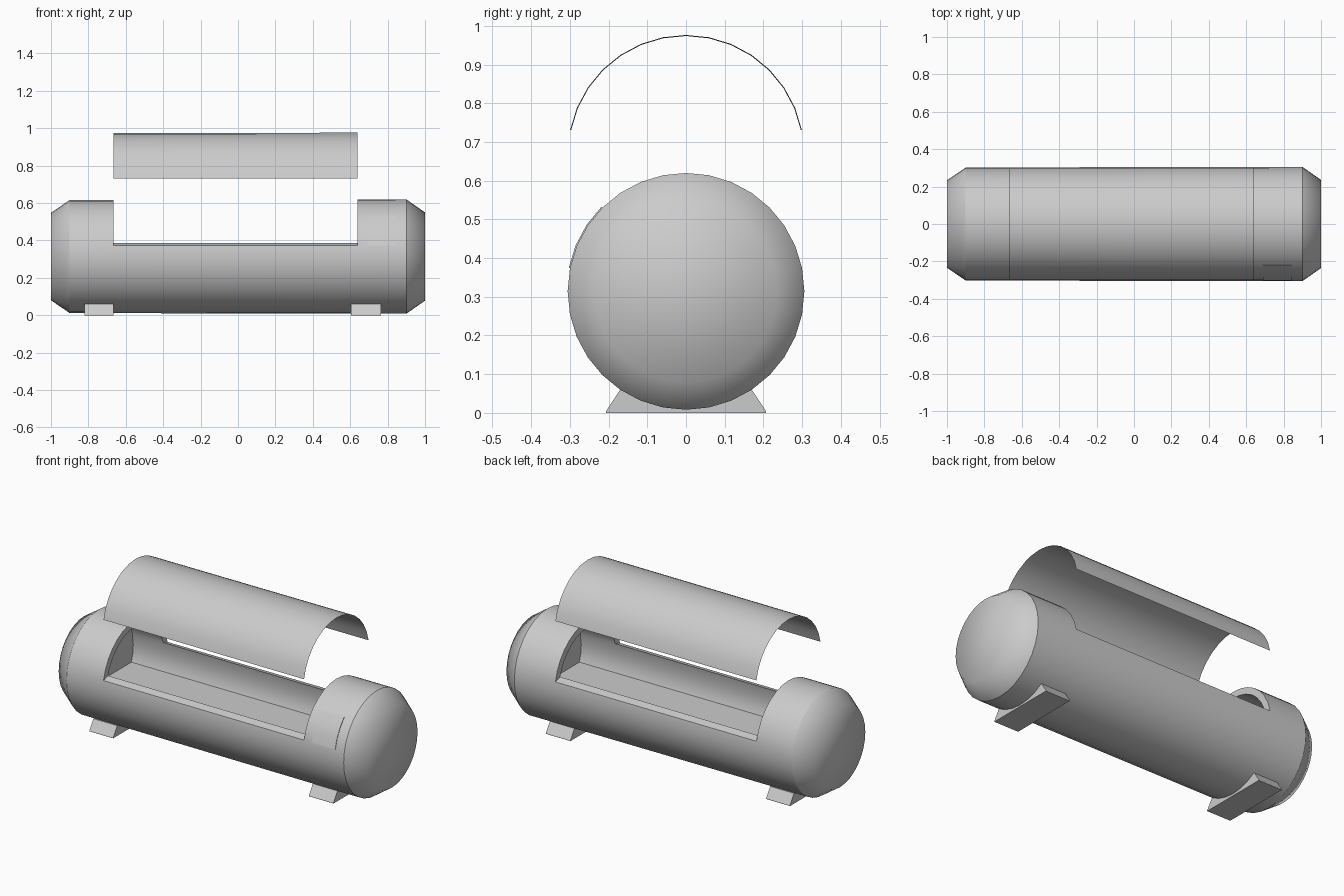
import bpy, bmesh
from math import sin, cos, pi, radians, sqrt

if "Cube" in bpy.data.objects:
    bpy.data.objects.remove(bpy.data.objects["Cube"])

N = 32                      # sides of the barrel
CZ = 0.314                  # barrel axis height
X0, X1 = -0.665, 0.638      # ends of the opening
R_IN = 0.265


def radius(x):              # very slight taper along the barrel
    return 0.304 + 0.002 * x


def arc_point(x, r, a, cz=CZ):
    return (x, r * cos(a), cz + r * sin(a))


def finish(name, bm, normals=True):
    if normals:
        bmesh.ops.recalc_face_normals(bm, faces=bm.faces)
    for f in bm.faces:
        f.smooth = True
    for e in bm.edges:
        on_end = all(abs(abs(v.co.x) - 1) < 1e-4 for v in e.verts)
        if len(e.link_faces) == 2 and not on_end:
            e.smooth = e.calc_face_angle(0) < radians(30)
    me = bpy.data.meshes.new(name)
    bm.to_mesh(me)
    bm.free()
    ob = bpy.data.objects.new(name, me)
    bpy.context.collection.objects.link(ob)
    return ob


def box(name, x0, x1, profile):
    """Extrude a y/z profile along x."""
    bm = bmesh.new()
    f = bm.faces.new([bm.verts.new((x0, y, z)) for y, z in profile])
    ext = bmesh.ops.extrude_face_region(bm, geom=[f])['geom']
    bmesh.ops.translate(bm, vec=(x1 - x0, 0, 0),
                        verts=[v for v in ext if isinstance(v, bmesh.types.BMVert)])
    return finish(name, bm)


# hollow barrel with an open upper half
bm = bmesh.new()
LO, HI = 1, N // 2 - 1      # opening spans these angle steps


def ring(x, r):
    return [bm.verts.new(arc_point(x, r, 2 * pi * i / N)) for i in range(N)]


def skin(rings, open_pair):
    for k in range(len(rings) - 1):
        a, b = rings[k], rings[k + 1]
        for i in range(N):
            if k == open_pair and LO <= i < HI:
                continue
            j = (i + 1) % N
            bm.faces.new((a[i], a[j], b[j], b[i]))
    bm.faces.new(rings[0])
    bm.faces.new(rings[-1])


outer = [ring(x, r) for x, r in ((-1, 0.234), (-0.9, radius(-0.9)), (X0, radius(X0)),
                                 (X1, radius(X1)), (0.9, radius(0.9)), (1, 0.236))]
inner = [ring(x, R_IN) for x in (-0.865, X0, X1, 0.865)]
for r in inner:             # rim rises slightly towards the inside
    for i in (LO, HI):
        r[i].co.z = 0.386
        r[i].co.y = (0.255 if i == LO else -0.255)
skin(outer, 2)
skin(inner, 1)
for o, n in ((outer[2], inner[1]), (outer[3], inner[2])):
    for i in range(LO, HI):
        bm.faces.new((o[i], o[i + 1], n[i + 1], n[i]))
for i in (LO, HI):
    bm.faces.new((outer[2][i], outer[3][i], inner[2][i], inner[1][i]))
finish("barrel", bm)

# flat floor inside the barrel
FZ = 0.22
fw = sqrt(R_IN ** 2 - (CZ - FZ) ** 2) + 0.004
box("inner_floor", -0.866, 0.866, [(-fw, FZ), (fw, FZ), (fw, FZ - 0.01), (-fw, FZ - 0.01)])

# floating curved lid
bm = bmesh.new()
rows = [[bm.verts.new(arc_point(x, radius(x), 2 * pi * i / N, CZ + 0.357))
         for i in range(LO, HI + 1)] for x in (X0, X1)]
for i in range(HI - LO):
    bm.faces.new((rows[0][i], rows[1][i], rows[1][i + 1], rows[0][i + 1]))
for f in bm.faces:
    f.normal_update()
    if f.normal.z < 0:
        f.normal_flip()
finish("lid", bm, normals=False)

# curved control panel on the front
angles = [pi - radians(11.25 + 11.25 * k) for k in range(4)]
plate = [arc_point(0, 0.309, a)[1:] for a in angles]
plate += [arc_point(0, 0.300, a)[1:] for a in reversed(angles)]
box("control_panel", 0.69, 0.842, plate)

# two trapezoid feet
for side, xa, xb in (("left", -0.82, -0.665), ("right", 0.605, 0.765)):
    box(side + "_foot", xa, xb, [(-0.207, 0), (0.207, 0), (0.207, 0.004), (0.17, 0.06),
                                 (-0.17, 0.06), (-0.207, 0.004)])
